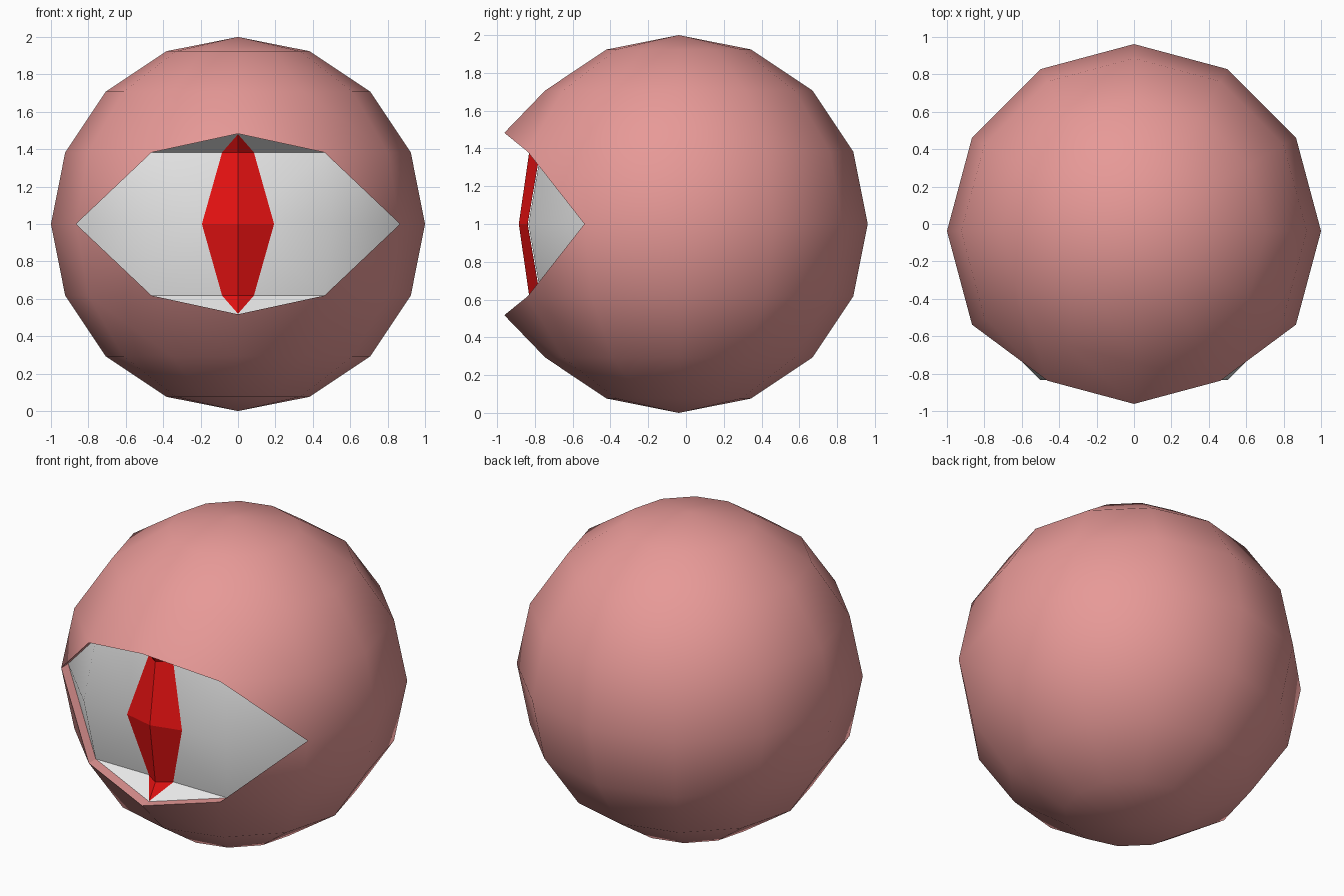
import bpy, bmesh, math
from mathutils import Vector

cube = bpy.data.objects.get("Cube")
if cube:
    bpy.data.objects.remove(cube, do_unlink=True)

CENTRE = (0, -0.038, 1)
RECESS = 0.07            # how far the eye sits behind the lid edge


def material(name, rgb):
    m = bpy.data.materials.new(name)
    m.use_nodes = True
    m.diffuse_color = (*rgb, 1)
    m.node_tree.nodes["Principled BSDF"].inputs["Base Color"].default_value = (*rgb, 1)
    return m


PINK = material("pink_skin", (0.8, 0.32, 0.31))
WHITE = material("eye_white", (0.8, 0.8, 0.8))
RED = material("pupil_red", (0.8, 0.006, 0.006))


def add_object(name, mesh, mat):
    mesh.materials.append(mat)
    ob = bpy.data.objects.new(name, mesh)
    ob.location = CENTRE
    bpy.context.collection.objects.link(ob)
    return ob


def smooth(ob, degrees):
    bpy.ops.object.select_all(action='DESELECT')
    ob.select_set(True)
    bpy.context.view_layer.objects.active = ob
    bpy.ops.object.shade_smooth_by_angle(angle=math.radians(degrees))


def quarter_part(name, verts, faces, mat):
    """Upper +x quarter, mirrored across x and z."""
    me = bpy.data.meshes.new(name)
    me.from_pydata(verts, [], faces)
    ob = add_object(name, me, mat)
    mod = ob.modifiers.new("Mirror", 'MIRROR')
    mod.use_axis = (True, False, True)
    mod.merge_threshold = 0.0005
    return ob


# Lid opening: corner, shoulder and peak on a 12 x 8 unit sphere
c, s = math.cos(math.pi / 8), math.sin(math.pi / 8)
k = math.sqrt(3) / 2
corner = Vector((k, -0.5, 0))
shoulder = Vector((c * 0.5, -c * k, s))
cheek = Vector((c * k, -c * 0.5, s))
peak = Vector((0, -c, s + 0.1))
back = Vector((0, RECESS, 0))

# Round body with the eye opening cut into its front
bm = bmesh.new()
bmesh.ops.create_uvsphere(bm, u_segments=12, v_segments=8, radius=1)


def nearest(p):
    return min(bm.verts, key=lambda v: (v.co - p).length)


holes = [nearest(Vector(p)) for p in ((0, -1, 0), (0.5, -k, 0), (-0.5, -k, 0))]
bmesh.ops.delete(bm, geom=holes, context='VERTS')
for sx in (1, -1):
    for sz in (1, -1):
        flip = Vector((sx, 1, sz))
        tri = [nearest(p * flip) for p in (corner, cheek, shoulder)]
        bm.faces.new(tri if sx * sz > 0 else tri[::-1])
for sz in (1, -1):
    nearest(Vector((0, -c, s * sz))).co.z = peak.z * sz
bmesh.ops.recalc_face_normals(bm, faces=bm.faces)
for f in bm.faces:
    f.smooth = True
mesh = bpy.data.meshes.new("body")
bm.to_mesh(mesh)
bm.free()
add_object("body", mesh, PINK)

# Inner edge of the lids
quarter_part("eyelid_rim",
             [corner, shoulder, peak, corner + back, shoulder + back, peak + back],
             [(0, 1, 4, 3), (1, 2, 5, 4)], PINK)

# Recessed eye: flat middle, side corner and sloping shelf under the lid peak
side = Vector((0.5, -k, 0)) + back
sh = shoulder + back
eye = quarter_part("eyeball",
                   [corner + back, side, sh, peak + back, (0, side.y, 0), (0, sh.y, s)],
                   [(0, 2, 1), (4, 1, 2, 5), (5, 2, 3)], WHITE)
smooth(eye, 50)

# Ridged slit pupil
quarter_part("pupil",
             [(0, -0.847, 0), (0.193, -0.80, 0), (0.085, sh.y - 0.004, s),
              (0, -0.792, s), (0, -0.856, 0.48)],
             [(0, 1, 2, 3), (3, 2, 4)], RED)
